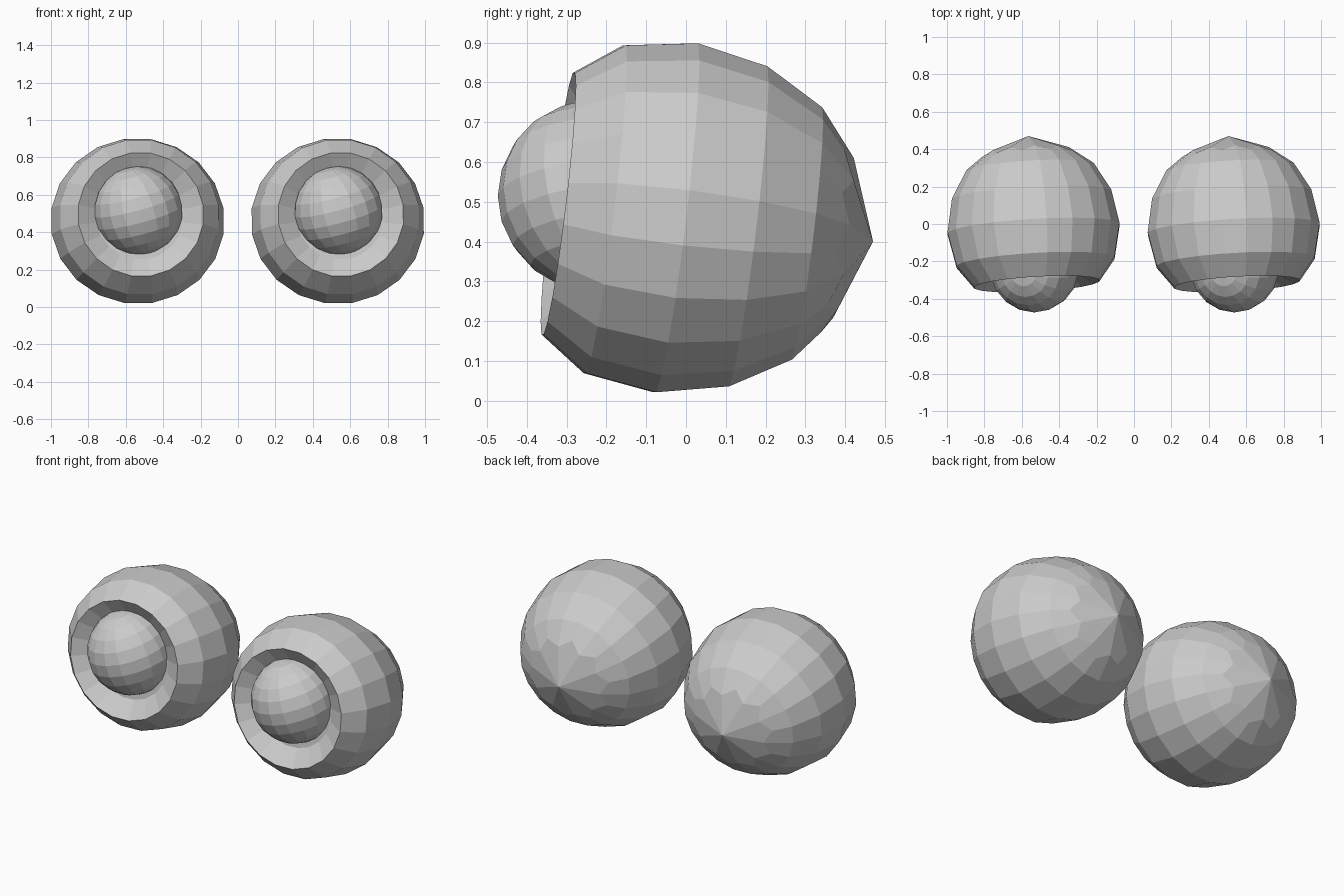
import bpy, bmesh
from math import sin, cos, tau, radians
from mathutils import Vector, Euler

if "Cube" in bpy.data.objects:
    bpy.data.objects.remove(bpy.data.objects["Cube"])

grey = bpy.data.materials.new("plain grey")
grey.use_nodes = True
COLOUR = (0.6, 0.6, 0.6, 1)
grey.diffuse_color = COLOUR
grey.node_tree.nodes["Principled BSDF"].inputs["Base Color"].default_value = COLOUR

SEGMENTS = 20
AXIS = Vector((0.045, -0.79, 0.095)).normalized()   # gaze direction
TURN = AXIS.to_track_quat('Z', 'Y')
BACK = Vector((-0.03, 0.47, 0.40))                  # rear tip, from the eye centre
# Rings from the rear tip: distance along the gaze, half width, half height
RINGS = [(0.17, 0.345, 0.323), (0.32, 0.432, 0.41), (0.50, 0.466, 0.447),
         (0.68, 0.428, 0.42), (0.798, 0.338, 0.335), (0.73, 0.235, 0.235)]


def add_object(name, bm):
    bmesh.ops.recalc_face_normals(bm, faces=bm.faces)
    mesh = bpy.data.meshes.new(name)
    bm.to_mesh(mesh)
    bm.free()
    mesh.materials.append(grey)
    obj = bpy.data.objects.new(name, mesh)
    bpy.context.collection.objects.link(obj)
    return obj


def ring_vert(bm, i, t, rx, ry):
    a = tau * (i + 0.5) / SEGMENTS
    return bm.verts.new(BACK + TURN @ Vector((rx * cos(a), ry * sin(a), t)))


def eyeball(name):
    bm = bmesh.new()
    # Rear tip with a star-shaped first ring
    star = [ring_vert(bm, i, *((0.075, 0.215, 0.205), (0.105, 0.26, 0.245))[i % 2])
            for i in range(SEGMENTS)]
    tip = bm.verts.new(BACK)
    for i in range(0, SEGMENTS, 2):
        bm.faces.new((tip, star[i], star[i + 1], star[(i + 2) % SEGMENTS]))
    # Body bands, then the dished front face
    loops = [star] + [[ring_vert(bm, i, *r) for i in range(SEGMENTS)] for r in RINGS]
    for a, b in zip(loops, loops[1:]):
        for i in range(SEGMENTS):
            j = (i + 1) % SEGMENTS
            bm.faces.new((a[i], a[j], b[j], b[i]))
    bm.faces.new(loops[-1])
    return add_object(name, bm)


def pupil(name):
    bm = bmesh.new()
    bmesh.ops.create_uvsphere(bm, u_segments=18, v_segments=11, radius=0.238)
    bmesh.ops.rotate(bm, verts=bm.verts,
                     matrix=Euler((radians(8), radians(-15), 0)).to_matrix())
    bmesh.ops.translate(bm, verts=bm.verts, vec=(0.002, -0.235, 0.515))
    return add_object(name, bm)


for side, x in (("left", 0.535), ("right", -0.535)):
    for part, build in (("eyeball", eyeball), ("pupil", pupil)):
        build(f"{side}_{part}").location.x = x
